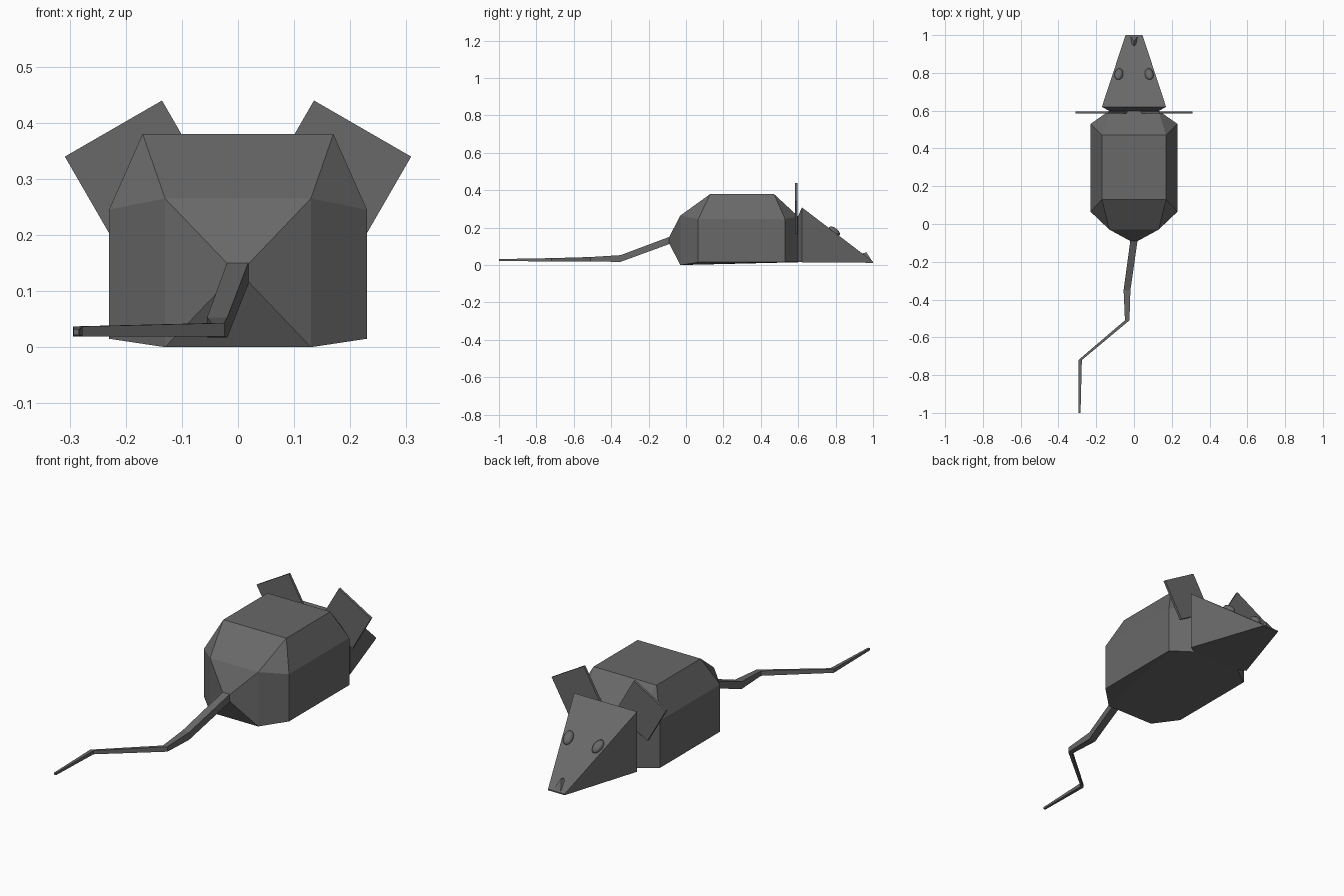
import bpy
import bmesh
import math
from mathutils import Euler, Matrix, Vector

cube = bpy.data.objects.get("Cube")
if cube:
    bpy.data.objects.remove(cube, do_unlink=True)

grey = bpy.data.materials.new("dark grey")
grey.use_nodes = True
colour = (0.14, 0.14, 0.14, 1)
grey.diffuse_color = colour
grey.node_tree.nodes["Principled BSDF"].inputs["Base Color"].default_value = colour


def finish(name, bm):
    bmesh.ops.recalc_face_normals(bm, faces=bm.faces)
    mesh = bpy.data.meshes.new(name)
    bm.to_mesh(mesh)
    bm.free()
    mesh.materials.append(grey)
    obj = bpy.data.objects.new(name, mesh)
    bpy.context.collection.objects.link(obj)
    return obj


def hull(name, half):
    """Faceted convex solid from points on one side, mirrored in x."""
    bm = bmesh.new()
    for x, y, z in half:
        for s in ((1, -1) if x else (1,)):
            bm.verts.new((s * x, y, z))
    bmesh.ops.convex_hull(bm, input=bm.verts)
    bmesh.ops.dissolve_limit(bm, angle_limit=0.02, verts=bm.verts, edges=bm.edges)
    return finish(name, bm)


def wall(x, y, low, high):
    return [(x, y, low), (x, y, high)]


# Body: rump point, rump, wide middle with raised back, narrow neck end
hull("body",
     wall(0.02, -0.09, 0.115, 0.15) + wall(0.13, -0.03, 0, 0.265)
     + wall(0.23, 0.065, 0.015, 0.245) + wall(0.23, 0.53, 0.015, 0.245)
     + [(0.17, 0.13, 0.38), (0.17, 0.47, 0.38)]
     + wall(0.13, 0.6, 0.015, 0.26))

# Neck flares out to the back of the wedge head
hull("neck", wall(0.13, 0.598, 0.015, 0.26) + wall(0.17, 0.62, 0.015, 0.308))
hull("head", wall(0.17, 0.62, 0.015, 0.308) + wall(0.045, 1.0, 0.012, 0.018))

# Nose: small pyramid leaning back from the snout tip
hull("nose", [(0.022, 0.998, 0.016), (0, 0.965, 0.068), (0.022, 0.94, 0.04), (0, 0.935, 0.06)])

# Tail: square section tapering along a bent path (x, y, z, half width)
path = [(0, -0.085, 0.133, 0.019), (-0.037, -0.35, 0.035, 0.018),
        (-0.036, -0.51, 0.031, 0.012), (-0.285, -0.72, 0.028, 0.009),
        (-0.288, -1.0, 0.027, 0.005)]
bm = bmesh.new()
rings = []
for x, y, z, r in path:
    rings.append([bm.verts.new((x + a * r, y, z + b * r))
                  for a, b in ((-1, -1), (1, -1), (1, 1), (-1, 1))])
for a, b in zip(rings, rings[1:]):
    for i in range(4):
        j = (i + 1) % 4
        bm.faces.new((a[i], a[j], b[j], b[i]))
bm.faces.new(rings[0])
bm.faces.new(rings[-1])
finish("tail", bm)

slope = -math.atan2(0.29, 0.38)
for side, s in (("left", 1), ("right", -1)):
    # Ears: thin square plates tilted outwards
    bm = bmesh.new()
    ear = (Matrix.Translation((s * 0.172, 0.59, 0.303))
           @ Matrix.Rotation(s * math.radians(30), 4, "Y")
           @ Matrix.Diagonal((0.2, 0.012, 0.2, 1)))
    # Tilt mirrors with the side so that the outer edge drops
    bmesh.ops.create_cube(bm, size=1, matrix=ear)
    finish(side + "_ear", bm)

    # Eyes: flattened ovals lying on the head slope
    bm = bmesh.new()
    tilt = Euler((slope, 0, s * 0.2)).to_matrix().to_4x4()
    eye = (Matrix.Translation(Vector((s * 0.08, 0.793, 0.18))) @ tilt
           @ Matrix.Diagonal((0.023, 0.036, 0.018, 1)))
    bmesh.ops.create_uvsphere(bm, u_segments=16, v_segments=10, radius=1, matrix=eye)
    for face in bm.faces:
        face.smooth = True
    finish(side + "_eye", bm)
